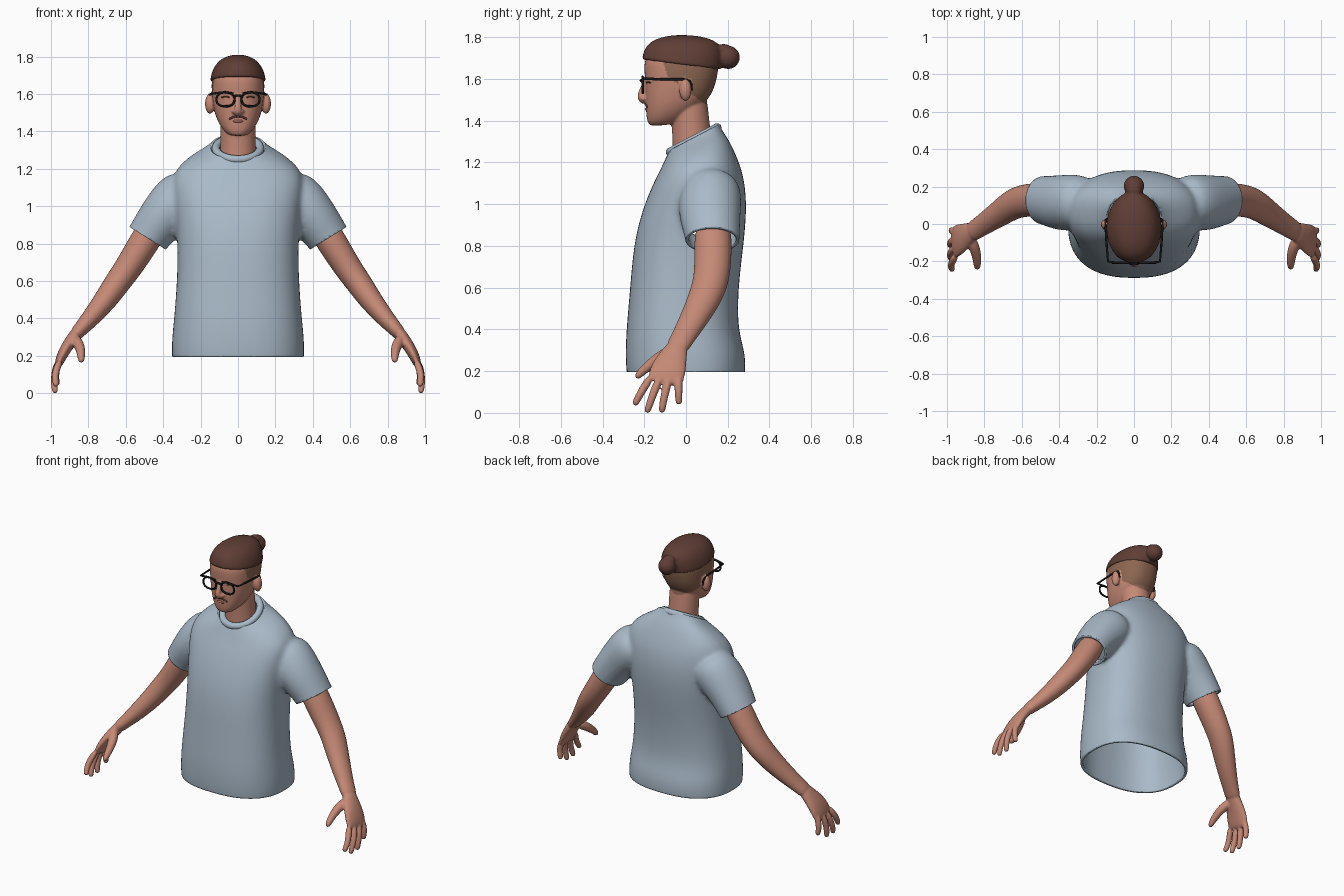
import bpy, bmesh, math
from mathutils import Vector, Matrix

if "Cube" in bpy.data.objects:
    bpy.data.objects.remove(bpy.data.objects["Cube"])


def material(name, rgb):
    m = bpy.data.materials.new(name)
    m.diffuse_color = (*rgb, 1)
    m.use_nodes = True
    m.node_tree.nodes["Principled BSDF"].inputs["Base Color"].default_value = m.diffuse_color
    return m


SKIN = material("skin", (0.56, 0.25, 0.18))
LIP = material("lip", (0.42, 0.16, 0.12))
SHIRT = material("shirt blue grey", (0.40, 0.49, 0.58))
HAIR = material("hair brown", (0.115, 0.048, 0.036))
SHAVED = material("shaved hair", (0.27, 0.135, 0.085))
BLACK = material("glasses black", (0.008, 0.008, 0.008))


def skin_rings(bm, rings):
    """Bridge equal rings of points into a closed body."""
    rows = [[bm.verts.new(p) for p in r] for r in rings]
    n = len(rows[0])
    for a, b in zip(rows, rows[1:]):
        for i in range(n):
            bm.faces.new((a[i], a[(i + 1) % n], b[(i + 1) % n], b[i]))
    bm.faces.new(rows[0][::-1])
    bm.faces.new(rows[-1])


def stack(bm, levels, power=2.3, n=32):
    """Tilted superellipse levels: z front, z back, half width, y front, y back."""
    rings = []
    for zf, zb, hw, yf, yb in levels:
        ring = []
        for i in range(n):
            a = 2 * math.pi * i / n
            c, s = math.cos(a), math.sin(a)
            x = hw * math.copysign(abs(c) ** (2 / power), c)
            k = math.copysign(abs(s) ** (2 / power), s) * 0.5 + 0.5
            ring.append((x, yf + (yb - yf) * k, zf + (zb - zf) * k))
        rings.append(ring)
    skin_rings(bm, rings)


def tube(bm, path, n=16):
    """Elliptical tube; path items: x, y, z, radius across, radius along y."""
    pts = [Vector(p[:3]) for p in path]
    rings = []
    for i, p in enumerate(pts):
        t = (pts[min(i + 1, len(pts) - 1)] - pts[max(i - 1, 0)]).normalized()
        v = Vector((0, 1, 0))
        v = (v - t * v.dot(t)).normalized()
        u = v.cross(t)
        ru, rv = path[i][3], path[i][-1]
        rings.append([p + u * ru * math.cos(2 * math.pi * k / n) + v * rv * math.sin(2 * math.pi * k / n)
                      for k in range(n)])
    skin_rings(bm, rings)


def ball(bm, centre, size):
    bmesh.ops.create_uvsphere(bm, u_segments=20, v_segments=12, radius=1,
                              matrix=Matrix.Translation(centre) @ Matrix.Diagonal((*size, 1)))


def bake(obj):
    """Replace an object by its evaluated mesh, smooth shaded."""
    dg = bpy.context.evaluated_depsgraph_get()
    me = bpy.data.meshes.new_from_object(obj.evaluated_get(dg))
    name = obj.name
    bpy.data.objects.remove(obj)
    new = bpy.data.objects.new(name, me)
    bpy.context.collection.objects.link(new)
    for p in me.polygons:
        p.use_smooth = True
    return new


def fuse(name, bm, mat, voxel, rounds, mirror=False):
    """Blend overlapping bodies into one smooth surface."""
    me = bpy.data.meshes.new(name)
    bmesh.ops.recalc_face_normals(bm, faces=bm.faces)
    bm.to_mesh(me)
    bm.free()
    obj = bpy.data.objects.new(name, me)
    bpy.context.collection.objects.link(obj)
    obj.modifiers.new("round", 'SUBSURF').levels = 2
    r = obj.modifiers.new("blend", 'REMESH')
    r.mode, r.voxel_size = 'VOXEL', voxel
    s = obj.modifiers.new("relax", 'SMOOTH')
    s.factor, s.iterations = 0.5, rounds
    if mirror:
        obj.modifiers.new("mirror", 'MIRROR')
    obj = bake(obj)
    obj.data.materials.clear()
    obj.data.materials.append(mat)
    return obj


def wire(name, lines, radius, mat):
    """Round wires; lines are (points, closed)."""
    cu = bpy.data.curves.new(name, 'CURVE')
    cu.dimensions = '3D'
    cu.bevel_depth, cu.bevel_resolution, cu.use_fill_caps = radius, 3, True
    for pts, closed in lines:
        sp = cu.splines.new('POLY')
        sp.points.add(len(pts) - 1)
        for q, p in zip(sp.points, pts):
            q.co = (*p, 1)
        sp.use_cyclic_u = closed
    obj = bpy.data.objects.new(name, cu)
    bpy.context.collection.objects.link(obj)
    obj = bake(obj)
    obj.data.materials.clear()
    obj.data.materials.append(mat)
    return obj


# Shirt: torso and sleeves blended, then opened at hem, neck and cuffs
bm = bmesh.new()
stack(bm, [(.08, .08, .34, -.27, .27), (.14, .14, .345, -.275, .275), (.2, .2, .356, -.288, .288),
           (.3, .3, .353, -.29, .282), (.4, .4, .342, -.286, .248), (.6, .6, .326, -.268, .25),
           (.8, .8, .322, -.252, .276), (.95, .98, .338, -.217, .293), (1.08, 1.13, .355, -.167, .28),
           (1.16, 1.23, .34, -.125, .243), (1.22, 1.31, .25, -.098, .205), (1.25, 1.35, .175, -.083, .175),
           (1.28, 1.40, .118, -.07, .15), (1.33, 1.45, .11, -.065, .145)], 2.45, 40)
for s in (1, -1):
    tube(bm, [(s * .24, .12, 1.12, .10, .11), (s * .29, .12, 1.06, .152, .15), (s * .39, .11, .96, .135, .152),
              (s * .485, .13, .83, .114, .128), (s * .545, .13, .735, .11, .124)], 28)
shirt = fuse("shirt", bm, SHIRT, .014, 6)
bm = bmesh.new()
bm.from_mesh(shirt.data)
cuts = [((0, 0, .195), (0, 0, -1), lambda v: v.z < .5),
        ((0, .035, 1.318), (0, -.12, .23), lambda v: v.z > 1.1 and abs(v.x) < .2)]
for s in (1, -1):
    cuts.append(((s * .485, .13, .83), (s * .53, 0, -.85), lambda v, s=s: v.x * s > .367 and v.z > .5))
for co, no, test in cuts:
    faces = [f for f in bm.faces if all(test(v.co) for v in f.verts)]
    geom = faces + list({e for f in faces for e in f.edges}) + list({v for f in faces for v in f.verts})
    bmesh.ops.bisect_plane(bm, geom=geom, plane_co=co, plane_no=no, clear_outer=True)
bm.to_mesh(shirt.data)
bm.free()
solid = shirt.modifiers.new("cloth", 'SOLIDIFY')
solid.thickness, solid.offset = .016, -1

# Collar band
ring = [2 * math.pi * i / 48 for i in range(48)]
wire("collar", [([(.118 * math.cos(a), .037 + .112 * math.sin(a), 1.308 + .058 * math.sin(a))
                  for a in ring], True)], .022, SHIRT)

# Arms with palm, fingers and thumb
bm = bmesh.new()
tube(bm, [(.44, .13, .91, .08, .085), (.5, .13, .81, .083, .092), (.59, .127, .665, .074, .088),
          (.65, .105, .585, .07, .084), (.70, .07, .51, .064, .076), (.78, .015, .41, .052, .063),
          (.84, -.025, .345, .04, .056), (.88, -.05, .30, .035, .056)], 20)
tube(bm, [(.85, -.03, .34, .035, .045), (.89, -.055, .285, .033, .062), (.93, -.08, .225, .031, .085),
          (.957, -.097, .165, .024, .088), (.965, -.103, .14, .014, .078)], 20)
for root, mid, tip in [((.95, -.165, .18), (.982, -.215, .10), (.972, -.248, .036)),
                       ((.962, -.125, .17), (.986, -.162, .08), (.977, -.188, .0)),
                       ((.965, -.08, .17), (.986, -.105, .08), (.977, -.117, .0)),
                       ((.955, -.037, .18), (.978, -.036, .11), (.967, -.034, .04))]:
    tube(bm, [(*root, .022), (*mid, .0195), (*[m + (t - m) * .8 for m, t in zip(mid, tip)], .018), (*tip, .012)], 12)
tube(bm, [(.88, -.07, .30, .03), (.85, -.13, .262, .031), (.84, -.18, .225, .025),
          (.838, -.22, .19, .021), (.838, -.24, .165, .013)], 12)
fuse("arms", bm, SKIN, .0065, 3, mirror=True)

# Head with neck, ears and nose
bm = bmesh.new()
stack(bm, [(1.372, 1.385, .045, -.165, -.04), (1.385, 1.41, .07, -.183, 0), (1.42, 1.45, .098, -.19, .05),
           (1.47, 1.49, .119, -.193, .095), (1.52, 1.53, .131, -.195, .124), (1.58, 1.58, .139, -.195, .143),
           (1.64, 1.64, .142, -.2, .155), (1.69, 1.69, .14, -.2, .158), (1.74, 1.74, .115, -.17, .14),
           (1.765, 1.765, .07, -.12, .09)], 2.3, 36)
tube(bm, [(0, .035, 1.2, .1, .1), (0, .03, 1.28, .096, .096), (0, .025, 1.36, .094, .092),
          (0, .015, 1.46, .096, .09), (0, .01, 1.52, .09, .09)], 24)
tube(bm, [(0, -.18, 1.61, .016), (0, -.203, 1.555, .016), (0, -.218, 1.52, .02), (0, -.212, 1.503, .021),
          (0, -.19, 1.49, .018)], 12)
for s in (1, -1):
    ball(bm, (s * .02, -.2, 1.506), (.014, .018, .012))
    ball(bm, (s * .15, -.003, 1.548), (.027, .03, .054))
head = fuse("head", bm, SKIN, .0065, 3)
head.data.materials.append(SHAVED)
for p in head.data.polygons:
    x, y, z = p.center
    ear = abs(x) > .144 or (abs(x) > .125 and abs(y + .003) < .034 and z < 1.6)
    if not ear and y > -.112 + (1.69 - z) * .3 and z > 1.6 - .75 * (y + .07):
        p.material_index = 1

# Hair cap and bun
bm = bmesh.new()
stack(bm, [(1.692, 1.645, .13, -.19, .15), (1.692, 1.645, .148, -.21, .168), (1.70, 1.655, .149, -.211, .17),
           (1.745, 1.71, .138, -.2, .178), (1.782, 1.765, .108, -.168, .165), (1.803, 1.792, .07, -.11, .12),
           (1.812, 1.808, .025, -.04, .05)], 2.1, 36)
ball(bm, (0, .203, 1.703), (.056, .056, .056))
ball(bm, (0, .18, 1.74), (.04, .04, .028))
fuse("hair", bm, HAIR, .0075, 3)

# Glasses: rims, bridge and side arms
lines = [([(-.022, -.212, 1.588), (0, -.216, 1.593), (.022, -.212, 1.588)], False)]
for s in (1, -1):
    rim = [(s * (.067 + .048 * math.copysign(abs(math.cos(a)) ** .85, math.cos(a))), -.207,
            1.571 + .037 * math.copysign(abs(math.sin(a)) ** .85, math.sin(a))) for a in ring]
    lines.append((rim, True))
    lines.append(([(s * .025, -.208, 1.602), (s * .07, -.208, 1.61), (s * .115, -.205, 1.605),
                   (s * .139, -.2, 1.601), (s * .147, -.1, 1.598), (s * .152, -.01, 1.598),
                   (s * .151, .018, 1.59), (s * .147, .026, 1.57), (s * .143, .024, 1.545)], False))
wire("glasses", lines, .0062, BLACK)

# Eye lines, moustache and lips following the face curve
eyes = [([(s * x, -.194 + 2.9 * x * x, 1.585 - 6 * (x - .066) ** 2) for x in (.045, .055, .066, .077, .088)], False)
        for s in (1, -1)]
wire("eyes", eyes, .004, HAIR)
tache = [([(s * x, -.193 + 3.4 * x * x, 1.481 - 7 * x * x) for x in (.004, .015, .026, .037, .047)], False)
         for s in (1, -1)]
wire("moustache", tache, .0055, HAIR)
bm = bmesh.new()
ball(bm, (0, -.184, 1.455), (.032, .014, .009))
fuse("lips", bm, LIP, .003, 1)
